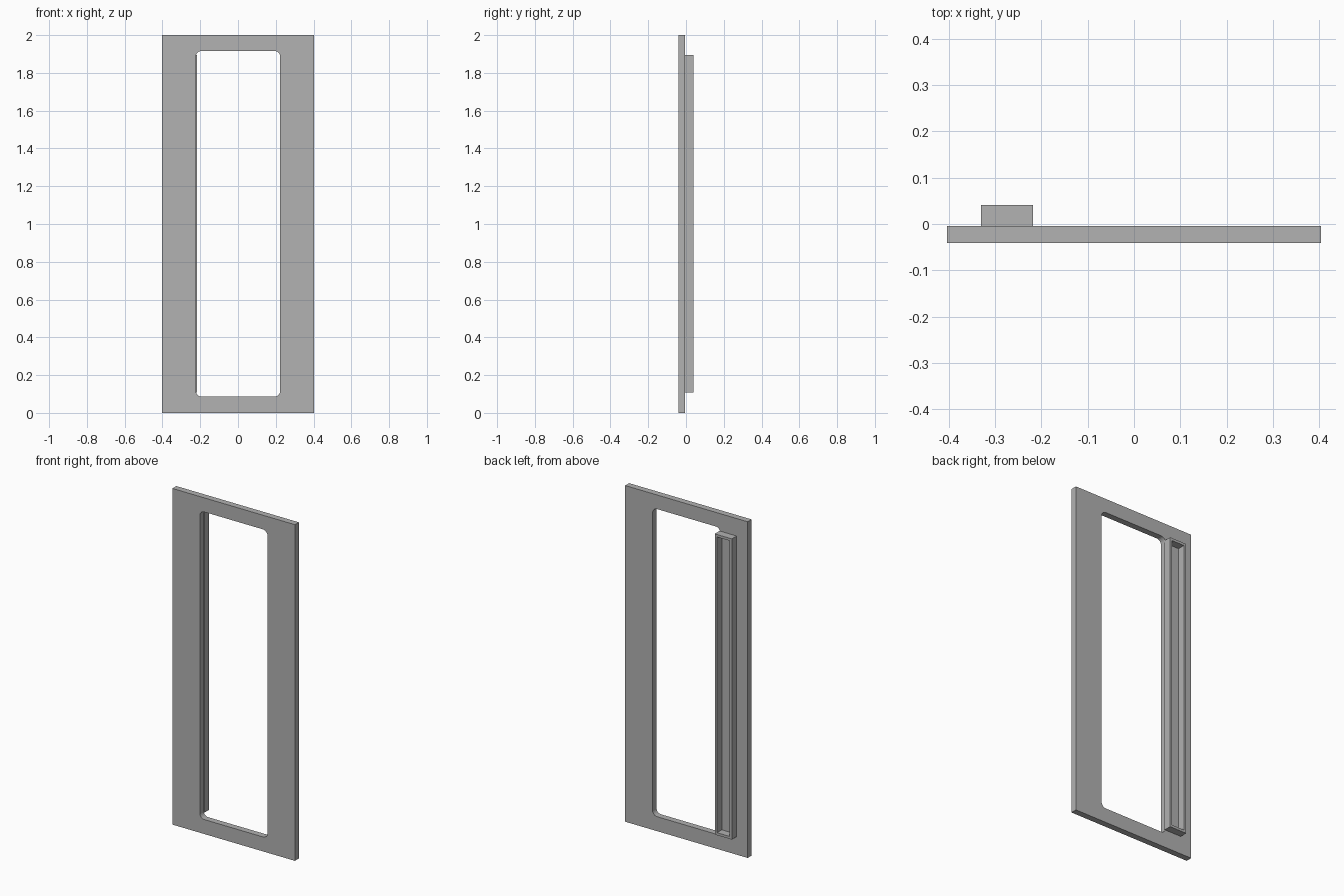
import bpy
import bmesh
from math import cos, sin, pi, radians
from mathutils import Matrix

cube = bpy.data.objects.get("Cube")
if cube:
    bpy.data.objects.remove(cube, do_unlink=True)

grey = bpy.data.materials.new("plain_grey")
grey.use_nodes = True
colour = (0.445, 0.445, 0.445, 1)
grey.diffuse_color = colour
grey.node_tree.nodes["Principled BSDF"].inputs["Base Color"].default_value = colour


def rectangle(x0, x1, z0, z1, radius=0, steps=6):
    """Outline of a rectangle, with rounded corners if a radius is given."""
    if not radius:
        return [(x1, z1), (x0, z1), (x0, z0), (x1, z0)]
    centres = rectangle(x0 + radius, x1 - radius, z0 + radius, z1 - radius)
    points = []
    for i, (cx, cz) in enumerate(centres):
        for s in range(steps + 1):
            a = (i + s / steps) * pi / 2
            points.append((cx + radius * cos(a), cz + radius * sin(a)))
    return points


def ring(name, outer, inner, y0, y1):
    """Solid between two outlines, running from y0 to y1."""
    curve = bpy.data.curves.new(name + "_outline", "CURVE")
    curve.dimensions = "2D"
    curve.fill_mode = "BOTH"
    curve.extrude = (y1 - y0) / 2
    for outline in (outer, inner):
        spline = curve.splines.new("POLY")
        spline.points.add(len(outline) - 1)
        for point, (x, z) in zip(spline.points, outline):
            point.co = (x, z, 0, 1)
        spline.use_cyclic_u = True
    helper = bpy.data.objects.new(name + "_helper", curve)
    bpy.context.collection.objects.link(helper)
    graph = bpy.context.evaluated_depsgraph_get()
    mesh = bpy.data.meshes.new_from_object(helper.evaluated_get(graph))
    bpy.data.objects.remove(helper, do_unlink=True)

    # Stand the outline upright, weld the caps and flatten the shading
    bm = bmesh.new()
    bm.from_mesh(mesh)
    bm.transform(Matrix.Translation((0, (y0 + y1) / 2, 0)) @ Matrix.Rotation(radians(90), 4, "X"))
    bmesh.ops.remove_doubles(bm, verts=bm.verts, dist=0.0001)
    bmesh.ops.recalc_face_normals(bm, faces=bm.faces)
    for face in bm.faces:
        face.smooth = False
    bm.to_mesh(mesh)
    bm.free()
    mesh.materials.clear()
    mesh.materials.append(grey)
    mesh.name = name
    obj = bpy.data.objects.new(name, mesh)
    bpy.context.collection.objects.link(obj)
    return obj


# Flat panel with a tall rounded opening
ring("panel_frame",
     rectangle(-0.403, 0.403, 0, 2),
     rectangle(-0.223, 0.223, 0.086, 1.916, 0.03),
     -0.041, -0.004)

# Shallow box walls on the back of the panel, open to the rear
wall = 0.015
left, right, low, high = -0.33, -0.218, 0.107, 1.896
ring("back_channel",
     rectangle(left, right, low, high),
     rectangle(left + wall, right - wall, low + wall, high - wall),
     -0.004, 0.041)
